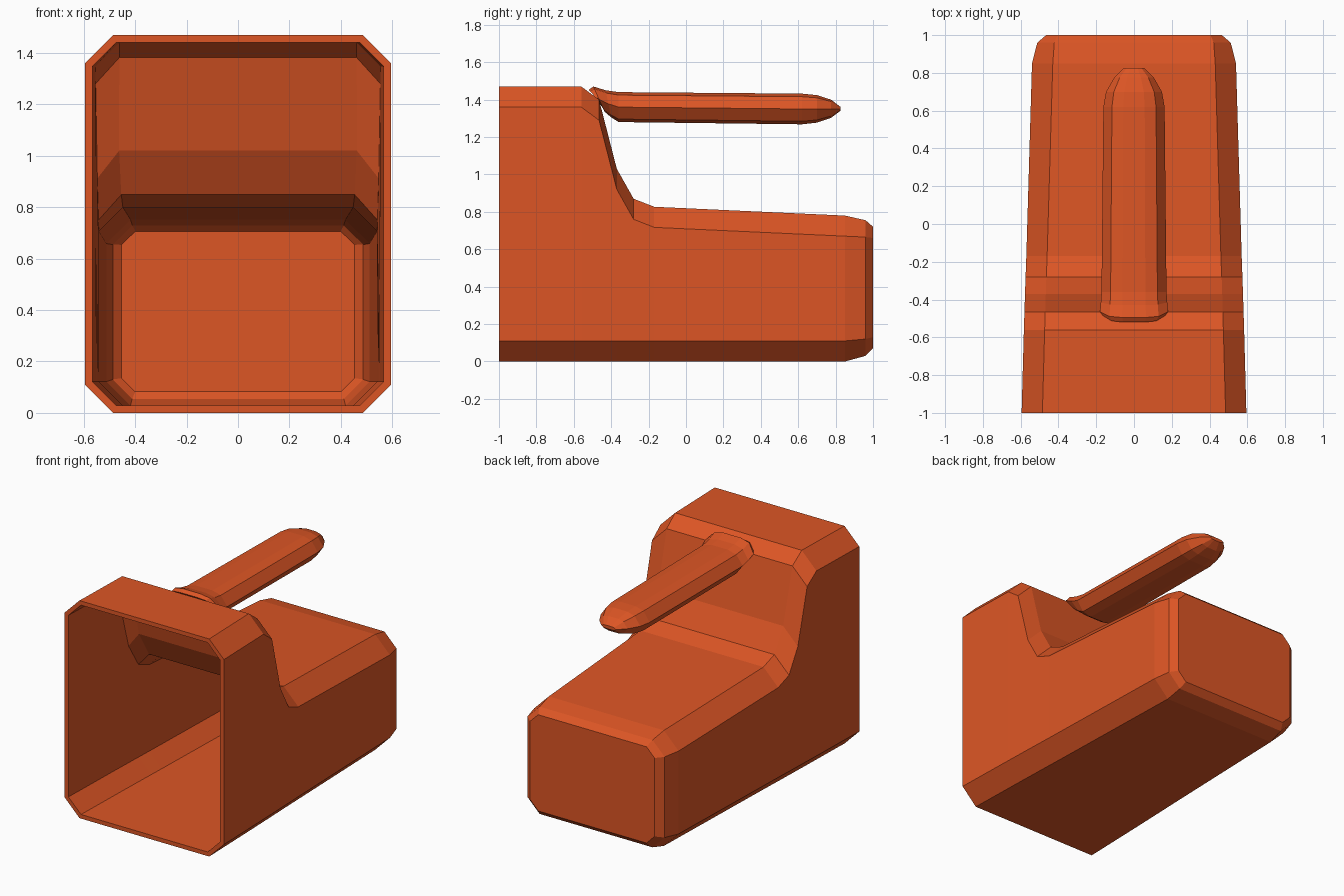
import bpy
import bmesh

cube = bpy.data.objects.get("Cube")
if cube:
    bpy.data.objects.remove(cube, do_unlink=True)

# Single material
orange = bpy.data.materials.new("burnt orange")
colour = (0.72, 0.092, 0.018, 1.0)
orange.use_nodes = True
orange.diffuse_color = colour
orange.node_tree.nodes["Principled BSDF"].inputs["Base Color"].default_value = colour


def loft(name, sections, cap_start, cap_end):
    """Skin a list of equal-length rings, optionally closing the ends."""
    bm = bmesh.new()
    rings = [[bm.verts.new(p) for p in ring] for ring in sections]
    n = len(rings[0])
    for a, b in zip(rings, rings[1:]):
        for i in range(n):
            j = (i + 1) % n
            bm.faces.new((a[i], a[j], b[j], b[i]))
    if cap_start:
        bm.faces.new(rings[0])
    if cap_end:
        bm.faces.new(rings[-1])
    bmesh.ops.recalc_face_normals(bm, faces=bm.faces)
    mesh = bpy.data.meshes.new(name)
    bm.to_mesh(mesh)
    bm.free()
    mesh.materials.append(orange)
    obj = bpy.data.objects.new(name, mesh)
    bpy.context.collection.objects.link(obj)
    return obj


def chamfered_ring(y, w, low, high, c):
    """Rectangle with cut corners, standing across the y axis."""
    half = [(w - c, low), (w, low + c), (w, high - c), (w - c, high)]
    return [(x, y, z) for x, z in half] + [(-x, y, z) for x, z in reversed(half)]


def grip_ring(w, top, bottom):
    """Faceted oval stretched between a top and a bottom point (y, z)."""
    half = [(0.35, 0.0), (0.72, 0.1), (1.0, 0.5), (0.72, 0.9), (0.35, 1.0)]

    def place(x, t):
        return (x * w, top[0] + (bottom[0] - top[0]) * t,
                top[1] + (bottom[1] - top[1]) * t)

    return [place(x, t) for x, t in half] + [place(-x, t) for x, t in reversed(half)]


# Hollow shell: open at the front, stepped down towards the closed back
shell_profile = [  # y, half width, bottom, top, corner cut
    (-1.00, 0.595, 0.00, 1.47, 0.11),
    (-0.56, 0.583, 0.00, 1.47, 0.11),
    (-0.465, 0.580, 0.00, 1.40, 0.11),
    (-0.37, 0.577, 0.00, 1.03, 0.11),
    (-0.28, 0.574, 0.00, 0.87, 0.11),
    (-0.17, 0.570, 0.00, 0.827, 0.11),
    (0.85, 0.540, 0.00, 0.78, 0.11),
    (0.96, 0.512, 0.03, 0.755, 0.09),
    (1.00, 0.465, 0.07, 0.72, 0.06),
]
shell = loft("hollow_shell", [chamfered_ring(*s) for s in shell_profile], False, True)
wall = shell.modifiers.new("wall thickness", "SOLIDIFY")
wall.thickness = 0.028
wall.offset = -1
wall.use_even_offset = True

# Handle: flared foot resting on the sloped edge, rounded free end
handle_profile = [  # half width, top point, bottom point
    (0.165, (-0.52, 1.453), (-0.45, 1.375)),
    (0.180, (-0.495, 1.47), (-0.435, 1.335)),
    (0.176, (-0.43, 1.450), (-0.40, 1.305)),
    (0.172, (-0.36, 1.440), (-0.36, 1.280)),
    (0.162, (0.62, 1.432), (0.62, 1.268)),
    (0.148, (0.70, 1.424), (0.70, 1.277)),
    (0.105, (0.775, 1.400), (0.775, 1.302)),
    (0.055, (0.825, 1.362), (0.825, 1.340)),
]
loft("handle", [grip_ring(*s) for s in handle_profile], True, True)
